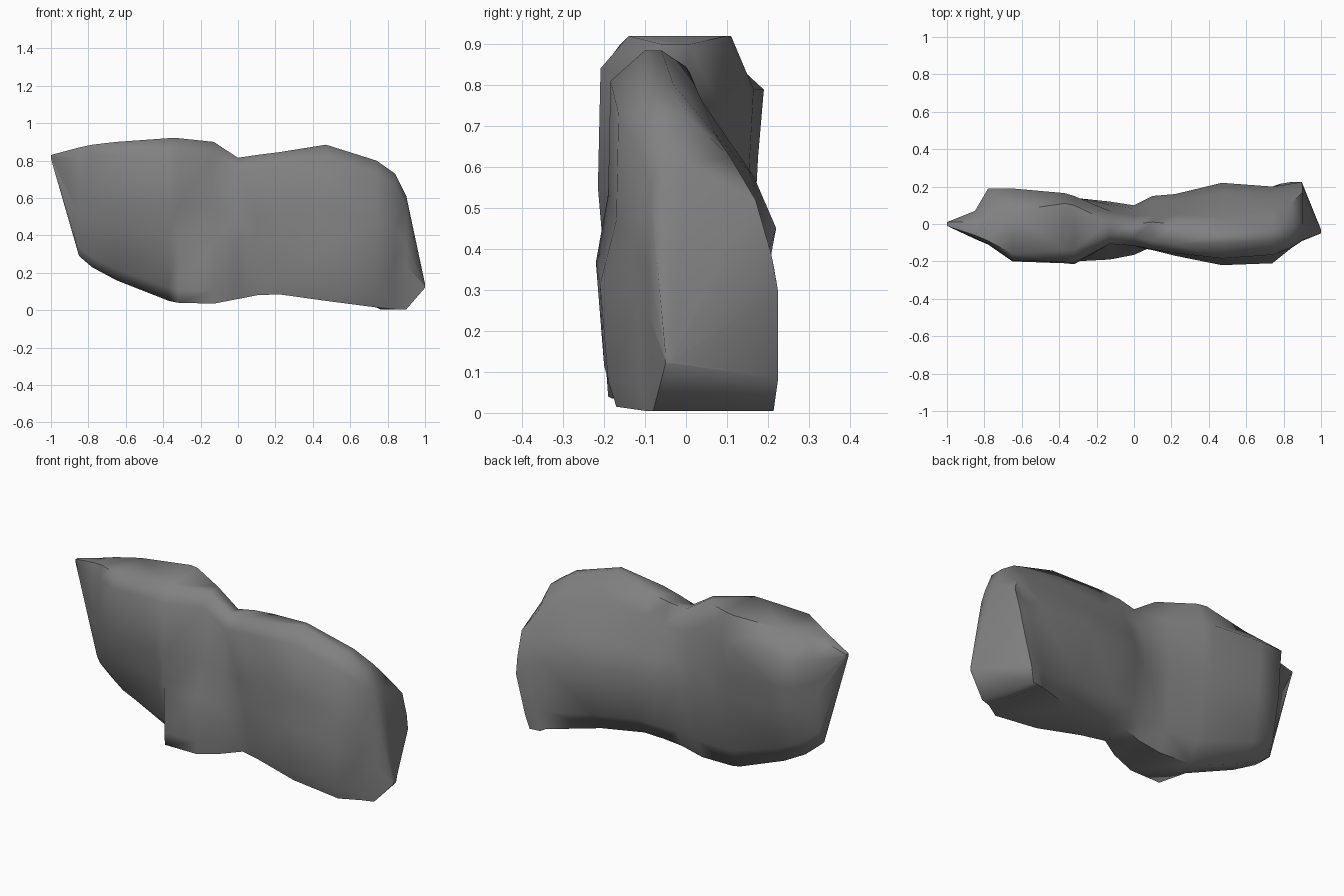
import bpy, bmesh, math

# Stone colour
stone = bpy.data.materials.new("dark grey stone")
stone.diffuse_color = (0.22, 0.22, 0.22, 1)

# Cross-sections along x:
# x, bottom z, top z, then y of: bottom front, low front, upper front,
# top front, top back, upper back, low back
SECTIONS = [
    (-1.00, 0.81, 0.83, -0.01, -0.01, -0.01, -0.01, 0.01, 0.01, 0.01),
    (-0.85, 0.29, 0.87, -0.01, -0.06, -0.08, -0.06, 0.01, 0.07, 0.05),
    (-0.78, 0.23, 0.885, -0.01, -0.09, -0.11, -0.09, 0.03, 0.19, 0.17),
    (-0.65, 0.16, 0.90, -0.02, -0.16, -0.20, -0.16, 0.07, 0.19, 0.17),
    (-0.37, 0.05, 0.92, -0.05, -0.18, -0.21, -0.14, 0.11, 0.165, 0.15),
    (-0.32, 0.04, 0.92, -0.19, -0.20, -0.215, -0.14, 0.10, 0.15, 0.14),
    (-0.13, 0.035, 0.90, -0.18, -0.19, -0.11, -0.06, 0.01, 0.07, 0.12),
    (0.00, 0.06, 0.815, -0.15, -0.165, -0.12, -0.07, 0.00, 0.04, 0.10),
    (0.10, 0.08, 0.83, -0.10, -0.12, -0.14, -0.09, 0.01, 0.05, 0.15),
    (0.22, 0.085, 0.845, -0.14, -0.17, -0.16, -0.11, 0.00, 0.05, 0.16),
    (0.47, 0.05, 0.885, -0.18, -0.22, -0.19, -0.10, -0.06, 0.04, 0.22),
    (0.74, 0.015, 0.80, -0.17, -0.21, -0.17, -0.09, -0.03, 0.07, 0.20),
    (0.84, 0.005, 0.73, -0.10, -0.12, -0.13, -0.08, 0.00, 0.11, 0.215),
    (0.90, 0.005, 0.61, -0.08, -0.09, -0.09, -0.06, 0.00, 0.17, 0.225),
    (1.00, 0.12, 0.14, -0.05, -0.05, -0.05, -0.05, -0.03, -0.03, -0.03),
]


def ring(s):
    """Turn one section into a closed loop, up the front and down the back."""
    x, zb, zt, bf, lf, uf, tf, tb, ub, lb = s
    # The underside is rounded off at the back, except at the right end
    low, base = (1, .95) if x > .7 else (.75, .35)
    profile = [(bf, 0), ((bf + lf) / 2, .08), (lf, .38), (uf, .58), (uf * .97, .91), (tf, 1),
               (tb, 1), (ub, .85), (.3 * ub + .7 * lb, .63), (lb, .48), (lb * low, .13), (lb * base, 0)]
    loop = []
    for y, t in profile:
        # The right back edge leans inwards towards the ground
        lean = 0.08 * max(0, 1 - t / .5) if x > .8 and y > .1 else 0
        loop.append((x - lean, y, zb + (zt - zb) * t))
    return loop


# Boulder: loft through the sections and cap both ends
bm = bmesh.new()
loops = [[bm.verts.new(p) for p in ring(s)] for s in SECTIONS]
for a, b in zip(loops, loops[1:]):
    for i in range(len(a)):
        j = (i + 1) % len(a)
        bm.faces.new((a[i], a[j], b[j], b[i]))
bm.faces.new(loops[0])
bm.faces.new(loops[-1])
bmesh.ops.recalc_face_normals(bm, faces=bm.faces)
bmesh.ops.triangulate(bm, faces=bm.faces)

mesh = bpy.data.meshes.new("boulder")
bm.to_mesh(mesh)
bm.free()
mesh.materials.append(stone)
boulder = bpy.data.objects.new("boulder", mesh)
bpy.context.collection.objects.link(boulder)
bpy.context.view_layer.objects.active = boulder
boulder.select_set(True)
bpy.ops.object.shade_smooth_by_angle(angle=math.radians(65))
